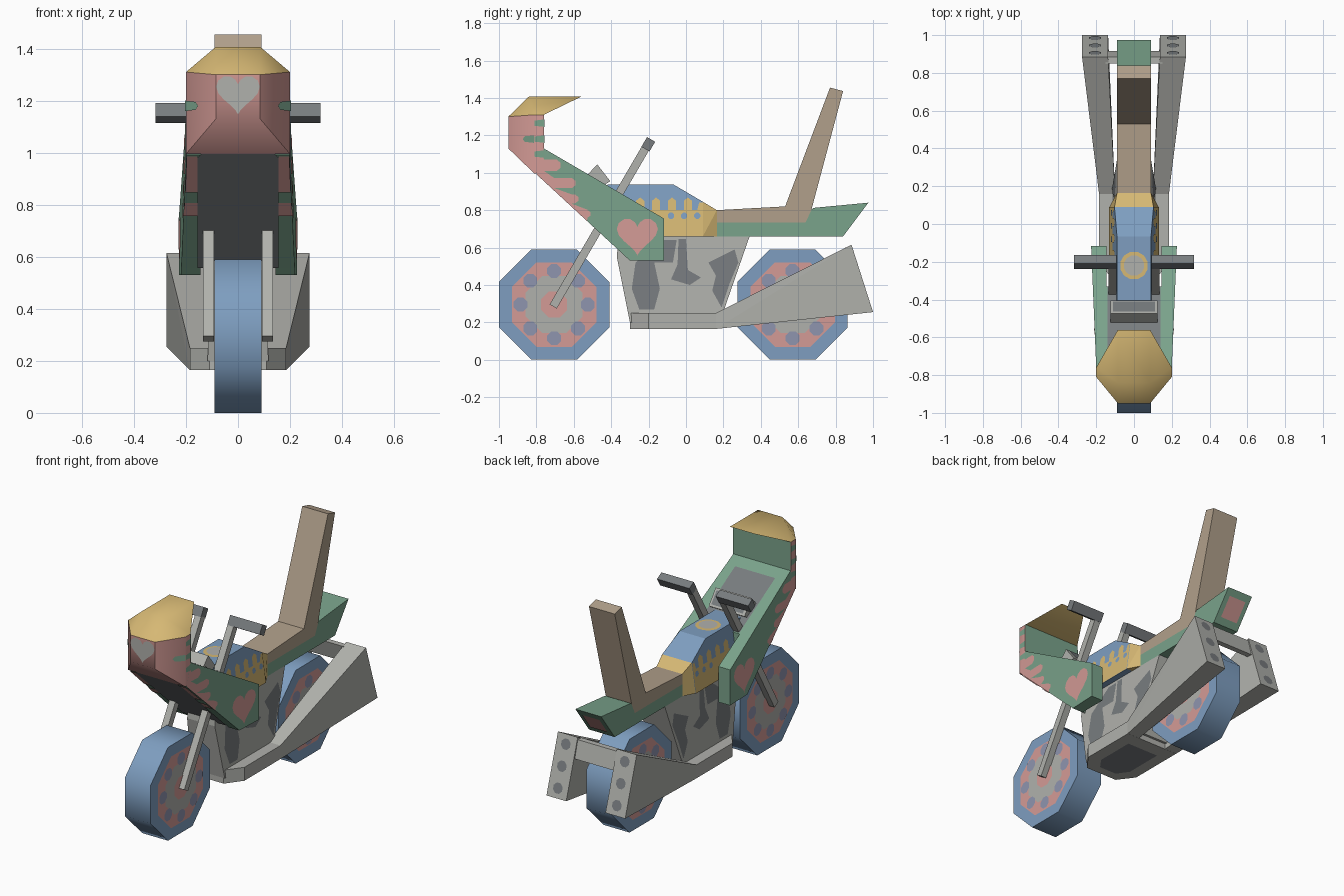
import bpy, bmesh, math
from mathutils import Vector

if "Cube" in bpy.data.objects:
    bpy.data.objects.remove(bpy.data.objects["Cube"])


def material(name, rgb):
    lin = [((c / 255 + 0.055) / 1.055) ** 2.4 for c in rgb]
    m = bpy.data.materials.new(name)
    m.diffuse_color = (*lin, 1)
    m.use_nodes = True
    m.node_tree.nodes["Principled BSDF"].inputs["Base Color"].default_value = m.diffuse_color
    return m


BLUE = material("blue", (126, 158, 192))
PINK = material("pink", (212, 155, 150))
GREEN = material("green", (122, 163, 139))
YELLOW = material("yellow", (214, 184, 116))
LIGHT = material("light grey", (176, 177, 172))
MID = material("mid grey", (120, 124, 127))
TAN = material("tan", (177, 160, 139))
SLATE = material("slate", (143, 149, 175))


def finish(bm, name, mat, smooth=0):
    me = bpy.data.meshes.new(name)
    bm.to_mesh(me)
    bm.free()
    me.materials.append(mat)
    ob = bpy.data.objects.new(name, me)
    bpy.context.collection.objects.link(ob)
    if smooth:
        bpy.ops.object.select_all(action='DESELECT')
        ob.select_set(True)
        bpy.context.view_layer.objects.active = ob
        bpy.ops.object.shade_smooth_by_angle(angle=math.radians(smooth))
    return ob


def hull(name, pts, mat, both=False, smooth=0):
    """Convex solid; mirrored points make one body, both=True makes two separate bodies."""
    bm = bmesh.new()
    groups = [[(s * x, y, z) for x, y, z in pts] for s in (1, -1)]
    for g in (groups if both else [groups[0] + groups[1]]):
        r = bmesh.ops.convex_hull(bm, input=[bm.verts.new(p) for p in g])
        bmesh.ops.delete(bm, geom=list({v for v in r["geom_interior"] + r["geom_unused"]
                                        if isinstance(v, bmesh.types.BMVert)}), context='VERTS')
    bmesh.ops.dissolve_limit(bm, angle_limit=0.01, verts=bm.verts, edges=bm.edges)
    bmesh.ops.recalc_face_normals(bm, faces=bm.faces)
    return finish(bm, name, mat, smooth)


def prism(name, profile, x0, x1, mat, both=False, smooth=0):
    """Side profile (y, z) extruded from x0 to x1."""
    bm = bmesh.new()
    for s in ((1, -1) if both else (1,)):
        a = [bm.verts.new((s * x0, y, z)) for y, z in profile]
        b = [bm.verts.new((s * x1, y, z)) for y, z in profile]
        bm.faces.new(a)
        bm.faces.new(b)
        for i in range(len(a)):
            j = (i + 1) % len(a)
            bm.faces.new((a[i], a[j], b[j], b[i]))
    bmesh.ops.recalc_face_normals(bm, faces=bm.faces)
    return finish(bm, name, mat, smooth)


def sheet(name, shapes, place, out, mat, both=True):
    """Painted detail: flat shapes placed by place(a, b), facing out, mirrored in x."""
    bm = bmesh.new()
    for s in ((1, -1) if both else (1,)):
        o = Vector((s * out[0], out[1], out[2]))
        for pts in shapes:
            co = [place(a, b) for a, b in pts]
            f = bm.faces.new([bm.verts.new((s * x, y, z)) for x, y, z in co])
            f.normal_update()
            if f.normal.dot(o) < 0:
                f.normal_flip()
    return finish(bm, name, mat)


def ngon(cy, cz, r, n=8, turn=0.5):
    return [(cy + r * math.cos(2 * math.pi * (i + turn) / n),
             cz + r * math.sin(2 * math.pi * (i + turn) / n)) for i in range(n)]


def heart(cy, cz, w, h):
    pts = []
    for i in range(24):
        t = 2 * math.pi * i / 24
        pts.append((cy + w / 32 * 16 * math.sin(t) ** 3, cz + h / 29 * (
            2.5 + 13 * math.cos(t) - 5 * math.cos(2 * t) - 2 * math.cos(3 * t) - math.cos(4 * t))))
    return pts


# wheels with painted discs
for label, cy in (("front", -0.705), ("rear", 0.57)):
    cz = 0.295
    prism(label + "_wheel", ngon(cy, cz, 0.319), -0.09, 0.09, BLUE, smooth=50)
    dots = [ngon(cy + 0.18 * math.cos(k * math.pi / 4), cz + 0.18 * math.sin(k * math.pi / 4), 0.04)
            for k in range(8)]
    layers = (("rim", [ngon(cy, cz, 0.245)], PINK), ("disc", [ngon(cy, cz, 0.165)], LIGHT),
              ("rim_dots", dots, SLATE), ("hub", [ngon(cy, cz, 0.075)], PINK))
    for i, (part, shapes, mat) in enumerate(layers):
        sheet(f"{label}_wheel_{part}", shapes, lambda y, z, i=i: (0.092 + 0.002 * i, y, z), (1, 0, 0), mat)


# fork and grips, measured along the leaning fork axis
def along(d, e):
    return (-0.71 + 0.504 * d + 0.864 * e, 0.285 + 0.864 * d - 0.504 * e)


prism("fork", [along(0, -.022), along(0, .022), along(.98, .022), along(.98, -.022)], .092, .135, LIGHT, both=True)
prism("grip", [along(.975, -.023), along(.975, .027), along(1.035, .027), along(1.035, -.023)], .092, .318, MID, both=True)


# fairing: legs, sloping slab, upright nose and visor
def fw(y):
    return 0.2 + 0.042 * (y + 0.76)


leg = [(-.117, .755), (-.117, .53), (-.30, .53), (-.33, .558), (-.33, .879)]
hull("fairing_leg", [(x, y, z) for y, z in leg for x in (0.145, fw(y))], GREEN, both=True)
hull("fairing_slab", [(fw(y), y, z) for y, z in ((-.33, .879), (-.33, .558), (-.76, 1.13), (-.80, .992))], GREEN)
hull("fairing_nose", [(.2, -.76, 1.13), (.2, -.76, 1.31), (.2, -.81, .995), (.2, -.81, 1.31),
                      (.2, -.795, 1.0), (.085, -.95, 1.13), (.085, -.95, 1.30)], PINK, smooth=50)
hull("visor", [(.2, -.81, 1.31), (.2, -.76, 1.31), (.085, -.95, 1.30), (.085, -.84, 1.407),
               (.085, -.56, 1.407)], YELLOW, smooth=50)


# green inner wall behind the nose
sheet("nose_back", [[(-.2, 1.13), (.2, 1.13), (.2, 1.31), (-.2, 1.31)]],
      lambda x, z: (x, -.757, z), (0, 1, 0), GREEN, both=False)

# pink drips on the slab sides, green drips on the nose sides
drips = [(-.53, .742)]
for z, tip, h in ((.78, -.51, .022), (.86, -.575, .025), (.945, -.59, .027), (1.04, -.67, .03)):
    base = max(-.30 - (z - .53) * 1.083 + .045, -.76)
    drips += [(base, z - h), (tip - .02, z - h), (tip, z - h * .4), (tip, z + h * .4),
              (tip - .02, z + h), (base, z + h)]
drips += [(-.765, 1.115), (-.80, .993)]
sheet("slab_drips", [drips], lambda y, z: (fw(y) + .003, y, z), (1, 0, 0), PINK)
sheet("nose_side_drips", [[(-.757, z - .02), (-.757, z + .02), (-.81, z + .014), (-.81, z - .014)]
                          for z in (1.10, 1.18, 1.265)], lambda y, z: (.203, y, z), (1, 0, 0), GREEN)
sheet("nose_corner_drips", [[(0, 1.16), (.35, 1.165), (.43, 1.18), (.35, 1.195), (0, 1.2)]],
      lambda t, z: (.203 - .115 * t, -.813 - .14 * t, z), (1, -1, 0), GREEN)
sheet("leg_heart", [heart(-.26, .655, .22, .2)], lambda y, z: (fw(y) + .004, y, z), (1, 0, 0), PINK)
sheet("nose_heart", [heart(0, 1.22, .168, .15)], lambda x, z: (x, -.954, z), (0, -1, 0), LIGHT, both=False)


# painted panels under and on the slab
def under(x, z):
    return (x, -.303 - (z - .53) * 1.083, z - .003)


sheet("underside_panel", [[(-.155, .56), (.155, .56), (.155, .985), (.14, 1.0), (-.14, 1.0), (-.155, .985)]],
      under, (0, -1, -1), MID, both=False)
sheet("underside_pink", [[(.155, .76), (.212, .76), (.205, .81), (.155, .81)],
                         [(.155, .85), (.203, .85), (.197, .988), (.155, .988)]], under, (0, -1, -1), PINK)
sheet("slab_top_panel", [[(-.14, -.332), (.14, -.332), (.14, -.69), (-.14, -.69)]],
      lambda x, y: (x, y, .759 - .583 * (y + .117)), (0, 0, 1), MID, both=False)

# instrument box
hull("instrument_box", [(.125, -.53, .985), (.125, -.475, 1.045), (.125, -.405, .955), (.125, -.46, .92)], LIGHT)
sheet("instrument_face", [[(-.11, .12), (.11, .12), (.11, .88), (-.11, .88)]],
      lambda x, t: (x, -.471 + .07 * t, 1.047 - .09 * t), (0, 1, 1), MID, both=False)


# tank
def tw(z):
    return .09 + .04 * (.936 - z) / .276


hull("tank", [(tw(z), y, z) for y, z in ((-.42, .936), (-.065, .936), (.09, .845), (.09, .66), (-.38, .66))], BLUE)
hull("tank_back", [(tw(.845), .09, .845), (.13, .09, .66), (.09, .165, .8), (.09, .165, .66)], YELLOW)
flame = [(-.28, .66), (-.28, .80)]
for y in (-.245, -.16, -.075, .01):
    flame += [(y - .022, .80), (y - .022, .85), (y, .868), (y + .022, .85), (y + .022, .80)]
flame += [(.06, .80), (.07, .84), (.09, .84), (.09, .66)]
sheet("tank_flame", [flame], lambda y, z: (tw(z) + .003, y, z), (1, 0, 0), YELLOW)
sheet("tank_dots", [ngon(y, .77, .018) for y in (-.08, -.01, .06)],
      lambda y, z: (tw(z) + .005, y, z), (1, 0, 0), BLUE)
sheet("fuel_cap_ring", [ngon(0, -.22, .075, 12)], lambda x, y: (x, y, .939), (0, 0, 1), YELLOW, both=False)
sheet("fuel_cap", [ngon(0, -.22, .055, 12)], lambda x, y: (x, y, .942), (0, 0, 1), LIGHT, both=False)

# seat with backrest, tail rail and tail light
prism("seat", [(.165, .735), (.165, .80), (.53, .82), (.77, 1.455), (.84, 1.437), (.67, .80), (.64, .735)],
      -.09, .09, TAN)
prism("tail_rail", [(.165, .66), (.84, .66), (.975, .84), (.68, .812), (.67, .80), (.64, .735), (.165, .735)],
      -.09, .09, GREEN)
sheet("tail_light", [[(-.06, .2), (.06, .2), (.06, .8), (-.06, .8)]],
      lambda x, t: (x, .843 + .135 * t, .658 + .18 * t), (0, 1, -1), PINK, both=False)


# engine block with dark patches
def ew(z):
    return .09 + .03 * (.66 - z) / .5


hull("engine", [(ew(z), y, z) for y, z in ((-.36, .66), (.34, .66), (-.37, .55), (-.30, .2), (.18, .2), (.20, .27))], LIGHT)
patches = [[(-.27, .52), (-.12, .64), (-.05, .64), (-.07, .52), (-.17, .52), (-.14, .38), (-.17, .27),
            (-.25, .27), (-.29, .38)],
           [(.12, .52), (.26, .59), (.28, .52), (.23, .40), (.19, .28), (.14, .37), (.16, .45)],
           [(-.04, .645), (.0, .645), (.01, .48), (.08, .44), (.02, .40), (-.08, .43), (-.045, .51)]]
sheet("engine_patches", patches, lambda y, z: (ew(z) + .003, y, z), (1, 0, 0), MID)

# belly pan and underside plate
hull("belly_pan", [(x, y, z) for x, y in ((.11, -.30), (.185, -.2), (.185, .165)) for z in (.165, .25)], LIGHT)
sheet("belly_plate", [[(-.06, -.24), (.06, -.24), (.11, -.17), (.11, .08), (-.11, .08), (-.11, -.17)]],
      lambda x, y: (x, y, .162), (0, 0, -1), MID, both=False)

# mufflers, outlet dots and the bridge between them
hull("muffler", [(x, .16, z) for x in (.1, .185) for z in (.165, .25)] +
     [(x, y, z) for x in (.137, .275) for y, z in ((1.0, .255), (.885, .615))], LIGHT, both=True)
sheet("muffler_outlets", [ngon(.206, d, .034) for d in (.06, .19, .32)],
      lambda x, d: (x, 1.003 - .304 * d, .256 + .953 * d), (0, 1, 0), MID)
hull("muffler_bridge", [(.15, .85, .60), (.15, .885, .60), (.15, .88, .49), (.15, .915, .49)], LIGHT)
